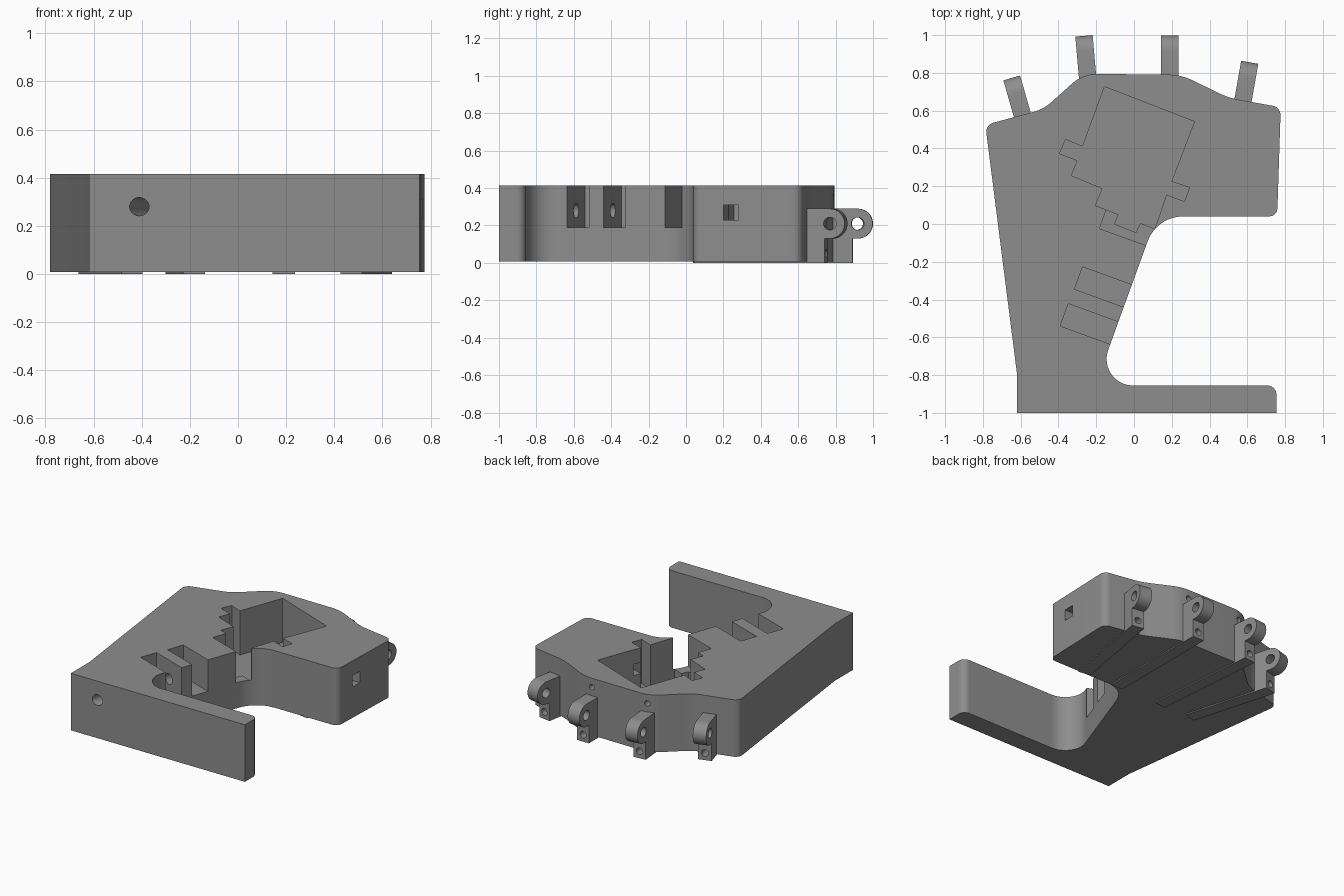
import bpy, bmesh, math
from mathutils import Vector, Matrix

if "Cube" in bpy.data.objects:
    bpy.data.objects.remove(bpy.data.objects["Cube"])

GREY = bpy.data.materials.new("grey_plastic")
GREY.diffuse_color = (0.27, 0.27, 0.27, 1)
GREY.use_nodes = True
GREY.node_tree.nodes["Principled BSDF"].inputs["Base Color"].default_value = GREY.diffuse_color
TOP, FLOOR = 0.415, 0.008


def fillet(corners, steps=12):
    """Round every (x, y, radius) corner of a closed outline."""
    out = []
    for i, (x, y, r) in enumerate(corners):
        p = Vector((x, y))
        if r == 0:
            out.append(p)
            continue
        a = (Vector(corners[i - 1][:2]) - p).normalized()
        b = (Vector(corners[(i + 1) % len(corners)][:2]) - p).normalized()
        half = a.angle(b) / 2
        c = p + (a + b).normalized() * r / math.sin(half)
        s = p + a * r / math.tan(half) - c
        e = p + b * r / math.tan(half) - c
        turn = math.atan2(s.x * e.y - s.y * e.x, s.dot(e))
        for k in range(steps + 1):
            out.append(c + Matrix.Rotation(turn * k / steps, 2) @ s)
    return out


def finish(name, bm):
    bmesh.ops.recalc_face_normals(bm, faces=bm.faces[:])
    me = bpy.data.meshes.new(name)
    bm.to_mesh(me)
    bm.free()
    me.materials.append(GREY)
    ob = bpy.data.objects.new(name, me)
    bpy.context.collection.objects.link(ob)
    return ob


def prism(name, pts, depth, matrix):
    """Extrude a flat outline by depth along the matrix z axis."""
    bm = bmesh.new()
    f = bm.faces.new([bm.verts.new((p[0], p[1], 0)) for p in pts])
    ext = bmesh.ops.extrude_face_region(bm, geom=[f])["geom"]
    bmesh.ops.translate(bm, vec=(0, 0, depth),
                        verts=[v for v in ext if isinstance(v, bmesh.types.BMVert)])
    bm.transform(matrix)
    return finish(name, bm)


def upright(name, pts, z0, z1):
    return prism(name, pts, z1 - z0, Matrix.Translation((0, 0, z0)))


def rod(name, start, end, r, sides=32):
    start, end = Vector(start), Vector(end)
    ring = [(r * math.cos(2 * math.pi * k / sides), r * math.sin(2 * math.pi * k / sides))
            for k in range(sides)]
    d = end - start
    rot = d.to_track_quat('Z', 'Y').to_matrix().to_4x4()
    return prism(name, ring, d.length, Matrix.Translation(start) @ rot)


def activate(ob):
    bpy.ops.object.select_all(action='DESELECT')
    ob.select_set(True)
    bpy.context.view_layer.objects.active = ob


def carve(ob, cutters):
    activate(ob)
    for c in cutters:
        m = ob.modifiers.new("cut", 'BOOLEAN')
        m.operation, m.solver, m.object = 'DIFFERENCE', 'EXACT', c
        bpy.ops.object.modifier_apply(modifier=m.name)
    for c in cutters:
        bpy.data.objects.remove(c, do_unlink=True)
    activate(ob)
    bpy.ops.object.shade_smooth_by_angle(angle=math.radians(25))


# Palm body with the thumb-side notch and wavy knuckle edge
palm = upright("palm_body", fillet([
    (-0.62, -1, 0), (0.755, -1, 0), (0.755, -0.855, 0.05), (-0.205, -0.855, 0.14),
    (0.12, 0.04, 0.2), (0.758, 0.04, 0.045), (0.777, 0.618, 0.05), (0.5, 0.668, 0.4),
    (0.25, 0.79, 0.3), (-0.27, 0.795, 0.2), (-0.48, 0.607, 0.25),
    (-0.787, 0.525, 0.05), (-0.62, -0.79, 0)]), FLOOR, TOP)

# Stepped motor pocket, its exit channel and two slots
cuts = [
    upright("pocket_cut", [
        (-0.156, 0.727), (0.32, 0.542), (0.198, 0.225), (0.294, 0.193), (0.267, 0.119),
        (0.172, 0.156), (0.11, -0.026), (0.034, 0.005), (0.01, -0.045), (-0.103, 0),
        (-0.082, 0.05), (-0.204, 0.098), (-0.167, 0.188), (-0.331, 0.257),
        (-0.3, 0.336), (-0.394, 0.373), (-0.362, 0.447), (-0.272, 0.41)], 0.1, 0.6),
    upright("channel_cut", [(-0.146, 0.077), (-0.183, -0.024),
                            (0.198, -0.162), (0.235, -0.061)], 0.19, 0.6)]
along, across = Vector((0.94, -0.342)), Vector((0.342, 0.94))
for corner in (Vector((-0.39, -0.54)), Vector((-0.315, -0.345))):
    a, b = corner, corner + along * 0.45
    cuts.append(upright("slot_cut", [a, b, b + across * 0.125, a + across * 0.125], 0.19, 0.6))

# Slanted cable tunnels from the wrist and the square side hole
for x, z, r, length in ((-0.41, 0.28, 0.038, 0.75), (-0.42, 0.072, 0.053, 0.4)):
    s = Vector((x, -1)) - across * 0.1
    e = Vector((x, -1)) + across * length
    cuts.append(rod("tunnel_cut", (*s, z), (*e, z), r))
cuts.append(upright("side_hole_cut", [(0.2, 0.2), (0.9, 0.2), (0.9, 0.28), (0.2, 0.28)], 0.23, 0.31))

# Knuckle positions: tip x, tip y, lean in degrees
fingers = [(-0.648, 0.775, 16), (-0.265, 0.998, 5), (0.19, 1.0, 0), (0.613, 0.858, -10)]
frames = [Matrix.Translation((x, y, 0)) @ Matrix.Rotation(math.radians(t), 4, 'Z')
          for x, y, t in fingers]

# Tendon holes above each knuckle
for m in frames:
    cuts.append(rod("tendon_cut", m @ Vector((0, 0, 0.35)), m @ Vector((0, -0.4, 0.35)), 0.02, 20))
carve(palm, cuts)

# Knuckle hinges: rounded lug over a foot block, with a thin strip under the palm
W = 0.046
side = Matrix(((0, 0, 1, 0), (1, 0, 0, 0), (0, 1, 0, 0), (0, 0, 0, 1)))
for i, m in enumerate(frames):
    lug = [(-0.24, 0), (-0.11, 0), (-0.11, 0.13)]
    lug += [(-0.082 + 0.08 * math.cos(a), 0.21 + 0.08 * math.sin(a))
            for a in [math.radians(-90 + 180 * k / 20) for k in range(21)]]
    lug += [(-0.24, 0.29)]
    hinge = prism(f"knuckle_hinge_{i + 1}", lug, 2 * W, m @ Matrix.Translation((-W, 0, 0)) @ side)
    carve(hinge, [
        rod("pin_cut", m @ Vector((-0.1, -0.082, 0.21)), m @ Vector((0.1, -0.082, 0.21)), 0.034),
        rod("foot_cut", m @ Vector((0, 0, 0.05)), m @ Vector((0, -0.2, 0.05)), 0.024, 20)])
    reach = -(fingers[i][1] - 0.05) / math.cos(math.radians(fingers[i][2]))
    strip = [(m @ Vector((x, y, 0))).to_2d()
             for x, y in ((-W, reach), (W, reach), (W, -0.2), (-W, -0.2))]
    upright(f"knuckle_strip_{i + 1}", strip, 0, 0.012)
